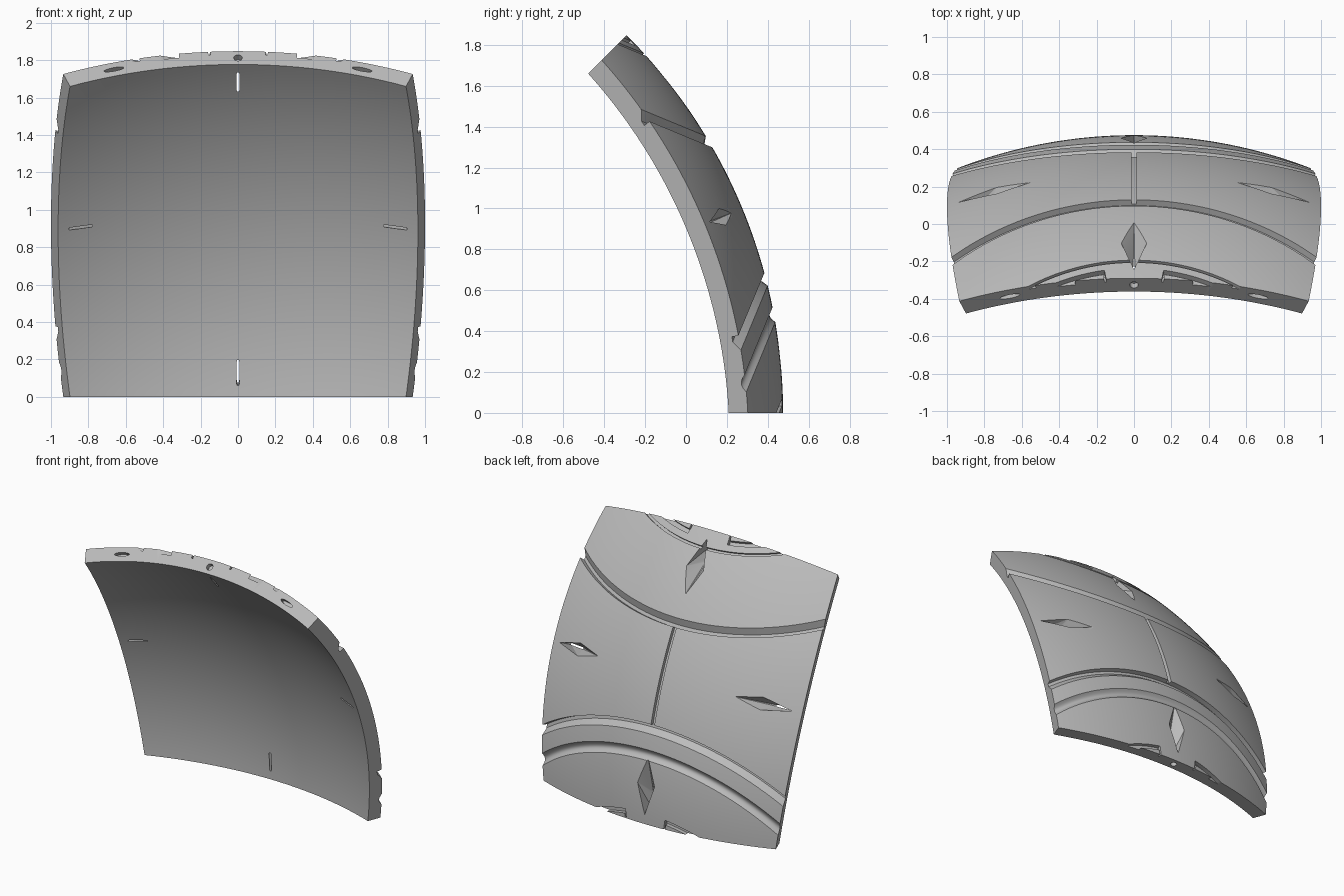
import bpy, bmesh
from math import sin, cos, tan, pi, radians as rad
from mathutils import Vector

if "Cube" in bpy.data.objects:
    bpy.data.objects.remove(bpy.data.objects["Cube"])

HALF = rad(22.5)             # half the angular size of the panel
R = 1 / sin(HALF)            # outer radius, gives a width of 2
THICK = 0.1
R_IN, R_MID = R - THICK, R - THICK / 2
X, V, W = Vector((1, 0, 0)), Vector((0, 1, 0)), Vector((0, 0, 1))
CENTRE_Y = 0.475 - R

grey = bpy.data.materials.new("plain grey")
grey.use_nodes = True
COLOUR = (0.5, 0.5, 0.5, 1)
grey.diffuse_color = COLOUR
grey.node_tree.nodes["Principled BSDF"].inputs["Base Color"].default_value = COLOUR


def to_world(p):
    """Panel frame (across, up, outward) to world, tilted back by half the panel."""
    return Vector((p.x, CENTRE_Y + p.z * cos(HALF) - p.y * sin(HALF),
                   p.z * sin(HALF) + p.y * cos(HALF)))


def finish(bm, name):
    for v in bm.verts:
        v.co = to_world(v.co)
    bmesh.ops.recalc_face_normals(bm, faces=bm.faces)
    me = bpy.data.meshes.new(name)
    bm.to_mesh(me)
    bm.free()
    me.materials.append(grey)
    ob = bpy.data.objects.new(name, me)
    bpy.context.collection.objects.link(ob)
    return ob


# Curved shell: a square grid wrapped on the sphere and thickened
bm = bmesh.new()
bmesh.ops.create_grid(bm, x_segments=48, y_segments=48, size=HALF)
outer = bmesh.ops.extrude_face_region(bm, geom=bm.faces[:], use_keep_orig=True)["geom"]
outer = {g for g in outer if isinstance(g, bmesh.types.BMVert)}
for v in bm.verts:
    d = Vector((tan(v.co.x), tan(v.co.y), 1)).normalized()
    v.co = d * (R if v in outer else R_IN)
panel = finish(bm, "curved_panel")


def cut(cutter):
    cutter.hide_render = True
    mod = panel.modifiers.new("cut", "BOOLEAN")
    mod.operation, mod.solver, mod.object = "DIFFERENCE", "EXACT", cutter
    bpy.context.view_layer.objects.active = panel
    bpy.ops.object.modifier_apply(modifier=mod.name)
    bpy.data.objects.remove(cutter)


def ring(name, axis, side, along, profile, start, end, steps=48):
    """Cut a groove: profile of (radius, degrees from axis) swept around the axis."""
    bm = bmesh.new()
    rows = []
    for i in range(steps + 1):
        t = rad(start + (end - start) * i / steps)
        out = side * cos(t) + along * sin(t)
        rows.append([bm.verts.new((axis * cos(rad(a)) + out * sin(rad(a))) * r)
                     for r, a in profile])
    n = len(profile)
    for a, b in zip(rows, rows[1:]):
        for j in range(n):
            k = (j + 1) % n
            bm.faces.new((a[j], a[k], b[k], b[j]))
    bm.faces.new(rows[0])
    bm.faces.new(rows[-1])
    cut(finish(bm, name))


def hull(name, points):
    bm = bmesh.new()
    for p in points:
        bm.verts.new(p)
    bmesh.ops.convex_hull(bm, input=bm.verts[:])
    cut(finish(bm, name))


def slot(a0, a1, depth):
    return [(R + 0.04, a0), (R - depth, a0), (R - depth, a1), (R + 0.04, a1)]


# Ring grooves around the top and bottom edges
for s in (1, -1):
    axis, side = (W + V * s).normalized(), (W - V * s).normalized()
    slanted = [(R + 0.04, 35.4), (R, 36.3), (R - 0.035, 37.2),
               (R - 0.035, 37.7), (R + 0.04, 37.7)]
    ring("ring_groove", axis, side, X, slanted, -50, 50)
    if s > 0:
        ring("thin_groove", axis, side, X, slot(25.2, 25.6, 0.02), -45, 45)
    else:
        soft = [(R - 0.022 * sin(pi * i / 8), 32.3 + 1.6 * i / 8) for i in range(9)]
        soft = [(R + 0.04, 32.3)] + soft + [(R + 0.04, 33.9)]
        ring("soft_groove", axis, side, X, soft, -50, 50)
    # L-shaped notches beside the middle of the edge
    for m in (1, -1):
        ring("edge_notch", axis, side, X * m, slot(23.5, 24.2, 0.03), 8.6, 40, 24)
        ring("notch_leg", axis, side, X * m, slot(21.5, 24.15, 0.022), 8.5, 9.1, 2)

# Straight seam joining the two ring grooves
ring("middle_seam", X, W, V, slot(89.7, 90.3, 0.025), -7.6, 7.6, 16)

# Features repeated on all four edges
for p, q in ((X, V), (V, X), (X, -V), (V, -X)):
    def at(deg, r, across=0):
        return (q * sin(rad(deg)) + W * cos(rad(deg))) * r + p * across

    # Kite-shaped pocket, slanting through to a slit inside
    upright = q.y != 0
    wide = 0.07 if upright else 0.045
    lip = R + 0.004
    hull("kite_pocket", [at(12.1, lip), at(16.2, lip, wide), at(16.2, lip, -wide),
                         at(21, lip)] +
         [at(b, R_IN - 0.004, x) for b in (18.3, 21.1) for x in (-0.005, 0.005)])
    # Round dish around the side pockets
    if not upright:
        bm = bmesh.new()
        bmesh.ops.create_uvsphere(bm, u_segments=32, v_segments=24, radius=0.15)
        bmesh.ops.translate(bm, verts=bm.verts, vec=at(15.6, R + 0.12))
        cut(finish(bm, "round_dish"))

    # Round and oval sockets in the rim
    mid = q * sin(HALF) + W * cos(HALF)
    normal = q * cos(HALF) - W * sin(HALF)
    for deg, length, height in ((-15, 0.055, 0.013), (0, 0.023, 0.023), (15, 0.055, 0.013)):
        radial = p * sin(rad(deg)) + mid * cos(rad(deg))
        tangent = p * cos(rad(deg)) - mid * sin(rad(deg))
        hull("rim_socket", [radial * R_MID + normal * h + tangent * length * cos(t)
                            + radial * height * sin(t)
                            for h in (-0.035, 0.03)
                            for t in (2 * pi * i / 20 for i in range(20))])

# Smooth shading with crisp edges
bpy.ops.object.select_all(action="DESELECT")
panel.select_set(True)
bpy.context.view_layer.objects.active = panel
bpy.ops.object.shade_smooth_by_angle(angle=rad(25))
